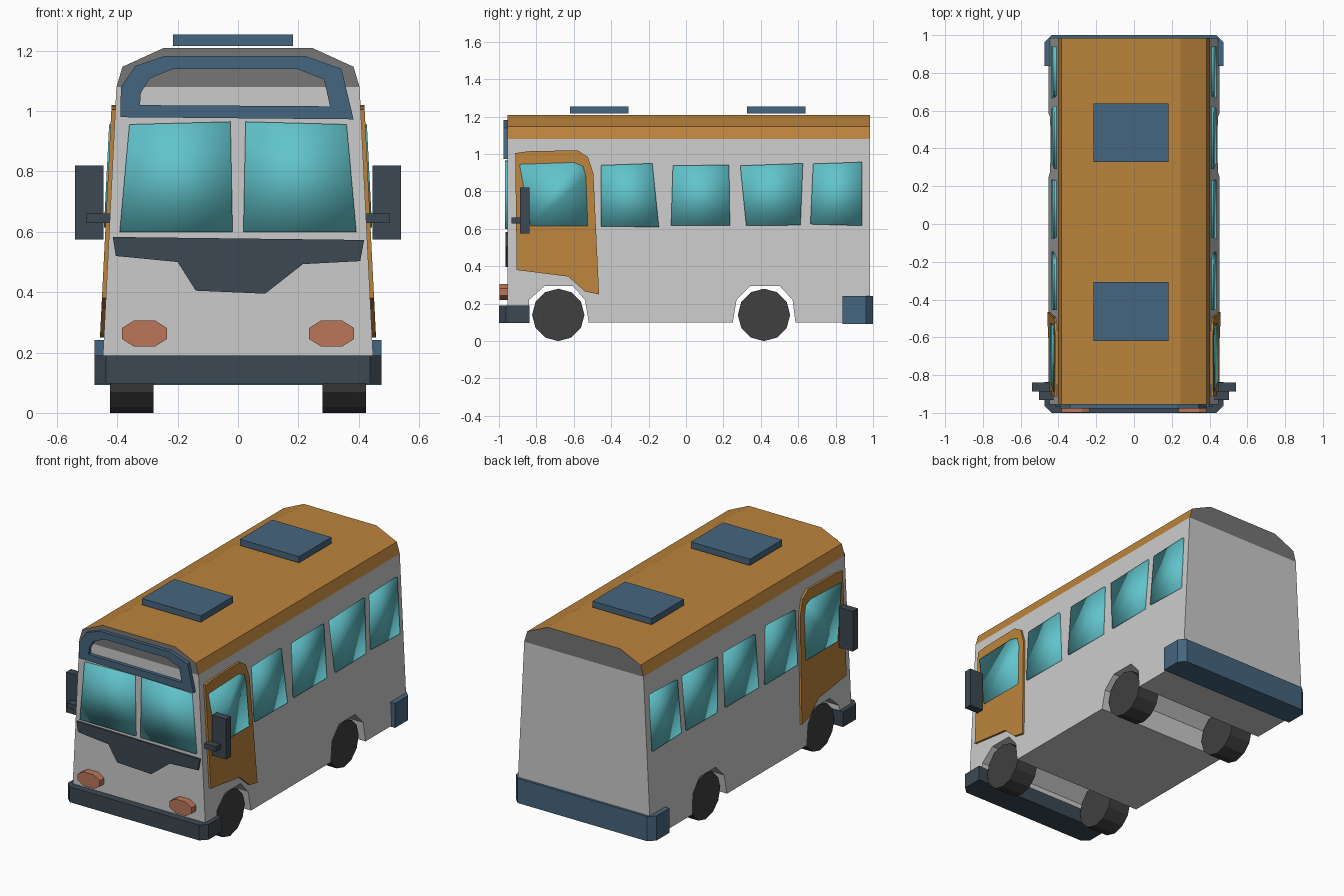
import bpy, bmesh, math
from mathutils import Matrix

if "Cube" in bpy.data.objects:
    bpy.data.objects.remove(bpy.data.objects["Cube"])


def mat(name, r, g, b):
    m = bpy.data.materials.new(name)
    m.diffuse_color = (r, g, b, 1)
    m.use_nodes = True
    m.node_tree.nodes["Principled BSDF"].inputs["Base Color"].default_value = m.diffuse_color
    return m


ORANGE = mat("orange", 0.50, 0.23, 0.045)
BLUE = mat("blue", 0.06, 0.13, 0.21)
SLATE = mat("slate", 0.045, 0.065, 0.085)
GLASS = mat("glass", 0.12, 0.55, 0.60)
LAMP = mat("lamp", 0.50, 0.18, 0.10)
RUBBER = mat("rubber", 0.05, 0.05, 0.05)
GREY = mat("body_grey", 0.18, 0.18, 0.18)
FRONT, BACK = -0.955, 0.985


def half_width(z):
    return 0.452 - (z - 0.1) * 0.05


def finish(bm, name, material=None, smooth=False):
    bmesh.ops.recalc_face_normals(bm, faces=bm.faces)
    me = bpy.data.meshes.new(name)
    bm.to_mesh(me)
    bm.free()
    if material:
        me.materials.append(material)
    for p in me.polygons:
        p.use_smooth = smooth
    ob = bpy.data.objects.new(name, me)
    bpy.context.collection.objects.link(ob)
    return ob


def slab(name, pts, place, d0, d1, material=None, smooth=False):
    """Solid from a 2D outline, placed at two depths."""
    bm = bmesh.new()
    a = [bm.verts.new(place(u, v, d0)) for u, v in pts]
    b = [bm.verts.new(place(u, v, d1)) for u, v in pts]
    bm.faces.new(a)
    bm.faces.new(b)
    n = len(pts)
    for i in range(n):
        j = (i + 1) % n
        bm.faces.new((a[i], a[j], b[j], b[i]))
    return finish(bm, name, material, smooth)


def on_front(x, z, y):
    return (x, y, z)


def in_plan(x, y, z):
    return (x, y, z)


def on_side(s):
    return lambda y, z, d: (s * (half_width(z) + d), y, z)


def box(name, x, y, z, material):
    return slab(name, [(x[0], y[0]), (x[1], y[0]), (x[1], y[1]), (x[0], y[1])],
                in_plan, z[0], z[1], material)


# Body with wheel arches running right through
arches = [(-0.84, 0.11), (-0.84, 0.22), (-0.755, 0.295), (-0.605, 0.295),
          (-0.54, 0.22), (-0.52, 0.10), (0.25, 0.10), (0.27, 0.22),
          (0.345, 0.295), (0.50, 0.295), (0.57, 0.22), (0.585, 0.10)]
profile = [(FRONT, 1.08), (FRONT, 0.11)] + arches + [(BACK, 0.10), (BACK, 1.08)]
slab("body", profile,
     lambda y, z, s: (s * half_width(z), y, z), -1, 1)

# Roof: orange shell with grey ends
w = half_width(1.08)
roof = slab("roof", [(-w, 1.08), (w, 1.08), (w - 0.02, 1.147), (0.245, 1.21),
                     (-0.245, 1.21), (-w + 0.02, 1.147)],
            on_front, FRONT, BACK, ORANGE)
roof.data.materials.append(GREY)
for p in roof.data.polygons:
    if abs(p.normal.y) > 0.9:
        p.material_index = 1

# Roof vents
for y in (-0.62, 0.327):
    box("roof_vent", (-0.215, 0.183), (y, y + 0.312), (1.216, 1.254), BLUE)

# Bumpers with chamfered corners
for name, s, inner, z0, z1, m in (("front_bumper", -1, 0.837, 0.097, 0.19, SLATE),
                                  ("rear_bumper", 1, 0.837, 0.092, 0.242, BLUE)):
    slab(name, [(-0.475, s * inner), (0.475, s * inner), (0.475, s * 0.962),
                (0.437, s), (-0.437, s), (-0.475, s * 0.962)], in_plan, z0, z1, m)

# Destination sign frame
outer = [(-0.39, 0.98), (-0.388, 1.08), (-0.34, 1.15), (-0.245, 1.182),
         (0.225, 1.182), (0.343, 1.14), (0.383, 0.973)]
inner = [(-0.325, 1.02), (-0.322, 1.06), (-0.293, 1.108), (-0.215, 1.14),
         (0.195, 1.14), (0.285, 1.105), (0.305, 1.016)]
bm = bmesh.new()
loops = [[bm.verts.new((x, y, z)) for x, z in pts]
         for pts, y in ((outer, -0.95), (outer, -0.977), (inner, -0.977), (inner, -0.95))]
for k in range(4):
    a, b = loops[k], loops[(k + 1) % 4]
    for i in range(7):
        j = (i + 1) % 7
        bm.faces.new((a[i], a[j], b[j], b[i]))
finish(bm, "sign_frame", BLUE)

# Windscreen panes, grille panel and headlights
for s in (-1, 1):
    slab("windscreen", [(s * 0.018, 0.60), (s * 0.392, 0.60), (s * 0.36, 0.956),
                        (s * 0.025, 0.965)], on_front, -0.945, -0.967, GLASS, True)
    slab("headlight", [(s * (0.31 + u), 0.263 + v) for u, v in (
        (-0.075, 0.018), (-0.035, 0.043), (0.035, 0.043), (0.075, 0.018),
        (0.075, -0.018), (0.035, -0.043), (-0.035, -0.043), (-0.075, -0.018))],
        on_front, -0.95, -0.998, LAMP)
slab("grille_panel", [(-0.415, 0.583), (0.418, 0.573), (0.405, 0.503), (0.215, 0.493),
                      (0.09, 0.395), (-0.14, 0.405), (-0.2, 0.5), (-0.405, 0.52)],
     on_front, -0.945, -0.965, SLATE)

# Sides: doors, windows, mirrors, wheels
door = [(-0.913, 1.005), (-0.84, 1.015), (-0.58, 1.02), (-0.525, 0.985), (-0.495, 0.895),
        (-0.465, 0.25), (-0.54, 0.265), (-0.63, 0.345), (-0.905, 0.38)]
door_window = [(-0.89, 0.945), (-0.6, 0.955), (-0.55, 0.935), (-0.535, 0.88),
               (-0.525, 0.615), (-0.83, 0.615)]
windows = [[(-0.455, 0.94), (-0.18, 0.95), (-0.145, 0.61), (-0.455, 0.613)],
           [(-0.07, 0.938), (0.23, 0.942), (0.235, 0.617), (-0.08, 0.617)],
           [(0.29, 0.938), (0.625, 0.95), (0.612, 0.62), (0.322, 0.617)],
           [(0.68, 0.948), (0.94, 0.957), (0.94, 0.617), (0.665, 0.625)]]
for s in (-1, 1):
    side = on_side(s)
    slab("door", door, side, -0.01, 0.013, ORANGE)
    slab("door_window", door_window, side, -0.01, 0.018, GLASS, True)
    for pts in windows:
        slab("side_window", pts, side, -0.012, 0.01, GLASS, True)
    box("mirror", (s * 0.446, s * 0.54), (-0.887, -0.838), (0.575, 0.82), SLATE)
    box("mirror_arm", (s * 0.40, s * 0.503), (-0.932, -0.885), (0.629, 0.66), SLATE)
    for y in (-0.683, 0.417):
        bm = bmesh.new()
        bmesh.ops.create_cone(bm, cap_ends=True, segments=12, radius1=0.14, radius2=0.14,
                              depth=0.145, matrix=Matrix.Translation((s * 0.3525, y, 0.14))
                              @ Matrix.Rotation(math.pi / 2, 4, 'Y'))
        finish(bm, "wheel", RUBBER)
